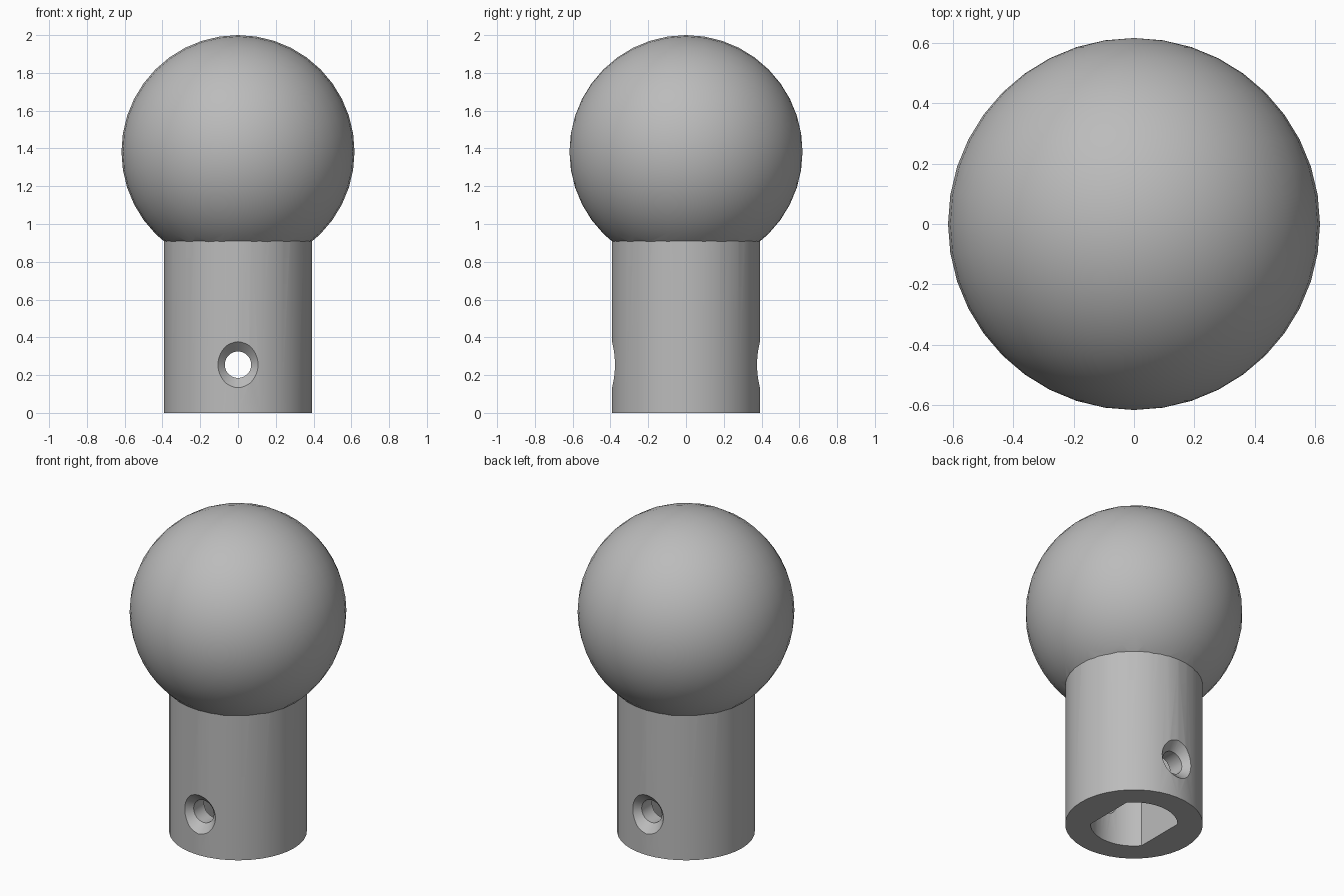
import bpy, bmesh, math
from mathutils import Matrix

if "Cube" in bpy.data.objects:
    bpy.data.objects.remove(bpy.data.objects["Cube"], do_unlink=True)

BALL_R, BALL_Z = 0.617, 1.383
STEM_R, STEM_TOP = 0.392, 1.2
BORE_R, BORE_FLAT, BORE_DEPTH = 0.248, 0.19, 0.65
HOLE_R, HOLE_Z, SINK_Y, SINK_EXTRA = 0.07, 0.255, 0.34, 0.16
SIDES = 40

grey = bpy.data.materials.new("satin grey")
grey.use_nodes = True
colour = (0.5, 0.5, 0.5, 1)
grey.diffuse_color = colour
grey.node_tree.nodes["Principled BSDF"].inputs["Base Color"].default_value = colour


def make_object(name, bm):
    bmesh.ops.recalc_face_normals(bm, faces=bm.faces)
    mesh = bpy.data.meshes.new(name)
    bm.to_mesh(mesh)
    bm.free()
    mesh.materials.append(grey)
    obj = bpy.data.objects.new(name, mesh)
    bpy.context.collection.objects.link(obj)
    return obj


def loft(name, rings):
    """Skin a stack of equal-length rings and cap both ends."""
    bm = bmesh.new()
    loops = [[bm.verts.new(p) for p in ring] for ring in rings]
    for a, b in zip(loops, loops[1:]):
        for i in range(len(a)):
            j = (i + 1) % len(a)
            bm.faces.new((a[i], a[j], b[j], b[i]))
    bm.faces.new(loops[0])
    bm.faces.new(loops[-1])
    return make_object(name, bm)


def combine(target, other, operation):
    mod = target.modifiers.new(operation.lower(), "BOOLEAN")
    mod.operation, mod.solver, mod.object = operation, "EXACT", other
    bpy.context.view_layer.objects.active = target
    bpy.ops.object.modifier_apply(modifier=mod.name)
    bpy.data.objects.remove(other, do_unlink=True)


circle = [(math.cos(t), math.sin(t)) for t in
          (math.tau * i / SIDES for i in range(SIDES))]

# Ball, with its poles facing front and back
bm = bmesh.new()
bmesh.ops.create_uvsphere(
    bm, u_segments=SIDES, v_segments=SIDES // 2, radius=BALL_R,
    matrix=Matrix.Translation((0, 0, BALL_Z)) @ Matrix.Rotation(math.pi / 2, 4, "X"))
knob = make_object("ball_knob", bm)

# Cylindrical stem running up into the ball
stem = loft("stem", [[(c * STEM_R, s * STEM_R, z) for c, s in circle]
                     for z in (0, STEM_TOP)])
combine(knob, stem, "UNION")

# Blind bore from below: round front and back, flat on both sides
half = math.asin(BORE_FLAT / BORE_R)
steps = 12
outline = []
for middle in (math.pi / 2, -math.pi / 2):
    for i in range(steps + 1):
        t = middle - half + 2 * half * i / steps
        outline.append((BORE_R * math.cos(t), BORE_R * math.sin(t)))
bore = loft("bore_cutter", [[(x, y, z) for x, y in outline]
                            for z in (-0.1, BORE_DEPTH)])
combine(knob, bore, "DIFFERENCE")

# Cross hole, countersunk at front and back
profile = [(HOLE_R + SINK_EXTRA, -SINK_Y - SINK_EXTRA), (HOLE_R, -SINK_Y),
           (HOLE_R, SINK_Y), (HOLE_R + SINK_EXTRA, SINK_Y + SINK_EXTRA)]
hole = loft("hole_cutter", [[(c * r, y, HOLE_Z + s * r) for c, s in circle]
                            for r, y in profile])
combine(knob, hole, "DIFFERENCE")

# Smooth the curved surfaces, keeping the cut edges crisp
for obj in bpy.context.selected_objects:
    obj.select_set(False)
knob.select_set(True)
bpy.context.view_layer.objects.active = knob
bpy.ops.object.shade_smooth_by_angle(angle=math.radians(30))
